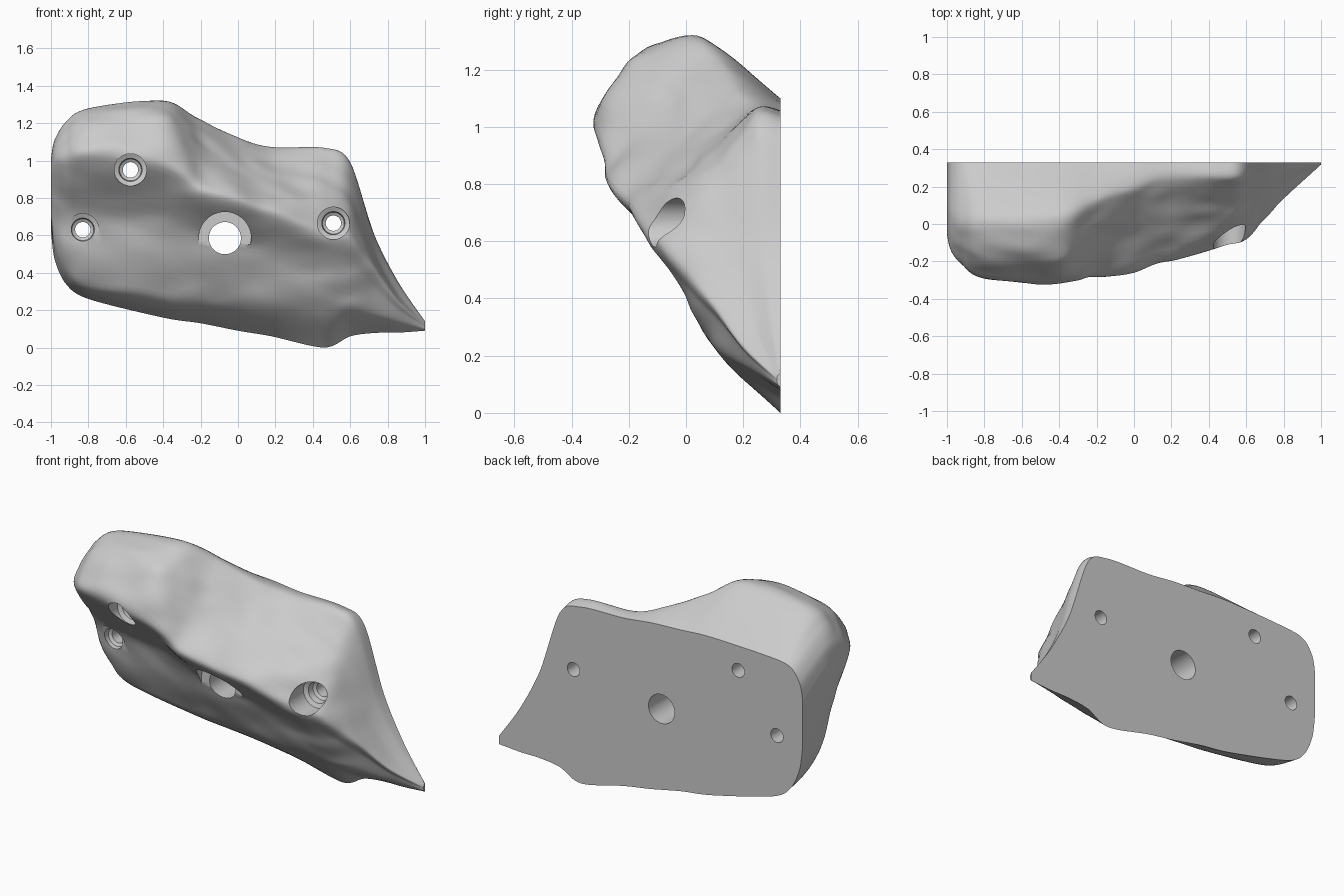
import bpy, bmesh, math
from mathutils import Vector, noise

if "Cube" in bpy.data.objects:
    bpy.data.objects.remove(bpy.data.objects["Cube"])

BACK = 0.33

# Cross-sections along x: x, back top z, crest y z, shoulder y z, ridge y z, belly y z, back bottom z
SECTIONS = [
    (-1.0, .88, .12, 1.00, -.01, .99, -.06, .93, .12, .70, .62),
    (-.98, .98, .06, 1.11, -.08, 1.07, -.14, .99, .12, .55, .47),
    (-.92, 1.06, .04, 1.20, -.13, 1.14, -.22, 1.0, .12, .42, .34),
    (-.80, 1.085, .04, 1.27, -.18, 1.21, -.28, 1.02, .11, .34, .26),
    (-.40, 1.10, .04, 1.32, -.19, 1.24, -.315, .98, .11, .28, .16),
    (-.20, 1.09, .12, 1.22, -.08, 1.08, -.29, .86, .11, .26, .13),
    (0.0, 1.08, .18, 1.12, -.03, .97, -.255, .79, .11, .25, .09),
    (.18, 1.06, .23, 1.065, .02, .91, -.21, .74, .11, .23, .06),
    (.46, 1.05, .24, 1.06, .08, .88, -.13, .63, .11, .21, .0),
    (.60, .98, .25, .98, .11, .80, -.075, .59, .12, .21, .06),
    (.73, .60, .27, .58, .19, .50, .07, .42, .18, .18, .078),
    (.86, .345, .295, .33, .25, .28, .19, .245, .25, .14, .08),
    (1.0, .14, .325, .135, .32, .13, .318, .12, .32, .10, .09),
]


def spline(pts, steps, tension):
    """Cardinal spline through tuples of any length."""
    out = []
    for i in range(len(pts) - 1):
        a, b = pts[max(i - 1, 0)], pts[i]
        c, d = pts[i + 1], pts[min(i + 2, len(pts) - 1)]
        for s in range(steps):
            t = s / steps
            h1, h2 = 2*t**3 - 3*t*t + 1, -2*t**3 + 3*t*t
            h3, h4 = t**3 - 2*t*t + t, t**3 - t*t
            out.append(tuple(h1*q + h2*r + tension*(h3*(r - p) + h4*(u - q))
                             for p, q, r, u in zip(a, b, c, d)))
    out.append(tuple(pts[-1]))
    return out


def rough(x, y, z):
    """Broad lumps plus faint streaks, fading out at the flat back."""
    w = min(1, max(0, (BACK - y) / .25)) * min(1, (1.02 - x) / .5)
    n = .02 * noise.noise(Vector((x*3, y*4, z*5)))
    n += .014 * noise.noise(Vector((x*5 + 7, y*10, z*11)))
    return n * w


def new_object(name, bm):
    bmesh.ops.recalc_face_normals(bm, faces=bm.faces[:])
    me = bpy.data.meshes.new(name)
    bm.to_mesh(me)
    bm.free()
    ob = bpy.data.objects.new(name, me)
    bpy.context.collection.objects.link(ob)
    return ob


# Rock body: sections lofted along x, closed by a flat back
bm = bmesh.new()
rings = []
for row in spline(SECTIONS, 9, .45):
    x, zt, yc, zc, yk, zk, yr, zr, yl, zl, zb = row
    # undercut point between ridge and belly, deepest at the left
    dip = (.045 + .025 * min(1, max(0, -x - .2) / .4)) \
        * min(1, max(0, (.5 - x) / .4)) * min(1, (1.02 + x) / .15)
    ym, zm = yr + .42*(yl - yr) + dip, zr + .42*(zl - zr)
    prof = spline([(BACK, zt), (yc, zc), (yk, zk), (yr, zr), (ym, zm), (yl, zl), (BACK, zb)], 10, .38)
    ring = []
    for i, (y, z) in enumerate(prof):
        if 0 < i < len(prof) - 1:
            y = min(y, BACK - .002)
            n = rough(x, y, z)
            y, z = max(-BACK, y - n), z + n * .6
        ring.append(bm.verts.new((min(1, max(-1, x)), y, max(0, z))))
    rings.append(ring)
for a, b in zip(rings, rings[1:]):
    for i in range(len(a) - 1):
        bm.faces.new((a[i], a[i + 1], b[i + 1], b[i]))
    bm.faces.new((a[-1], a[0], b[0], b[-1]))
bm.faces.new(rings[0])
bm.faces.new(rings[-1])
rock = new_object("rock_hold", bm)


def bore(x, z, profile):
    """Cut a stepped round hole along y; profile is (radius, y) pairs."""
    bm = bmesh.new()
    n = 48
    loops = [[bm.verts.new((x + r*math.cos(2*math.pi*k/n), y, z + r*math.sin(2*math.pi*k/n)))
              for k in range(n)] for r, y in profile]
    for a, b in zip(loops, loops[1:]):
        for k in range(n):
            bm.faces.new((a[k], a[(k+1) % n], b[(k+1) % n], b[k]))
    bm.faces.new(loops[0])
    bm.faces.new(loops[-1])
    cutter = new_object("bore_cutter", bm)
    cutter.hide_render = True
    mod = rock.modifiers.new("bore", 'BOOLEAN')
    mod.operation = 'DIFFERENCE'
    mod.solver = 'EXACT'
    mod.object = cutter
    bpy.ops.object.modifier_apply(modifier=mod.name)
    bpy.data.objects.remove(cutter)


bpy.context.view_layer.objects.active = rock
rock.select_set(True)

# Large central bolt hole with counterbore
bore(-.07, .585, [(.14, -.6), (.14, -.045), (.086, -.044), (.086, .5)])
# Three screw holes with stepped countersinks
for x, z, floor in [(-.575, .95, -.19), (-.83, .63, .0), (.51, .665, .01)]:
    bore(x, z, [(.086, -.6), (.086, floor), (.062, floor + .012),
                (.058, floor + .05), (.041, floor + .06), (.041, .5)])

bpy.ops.object.shade_smooth_by_angle(angle=math.radians(35))
